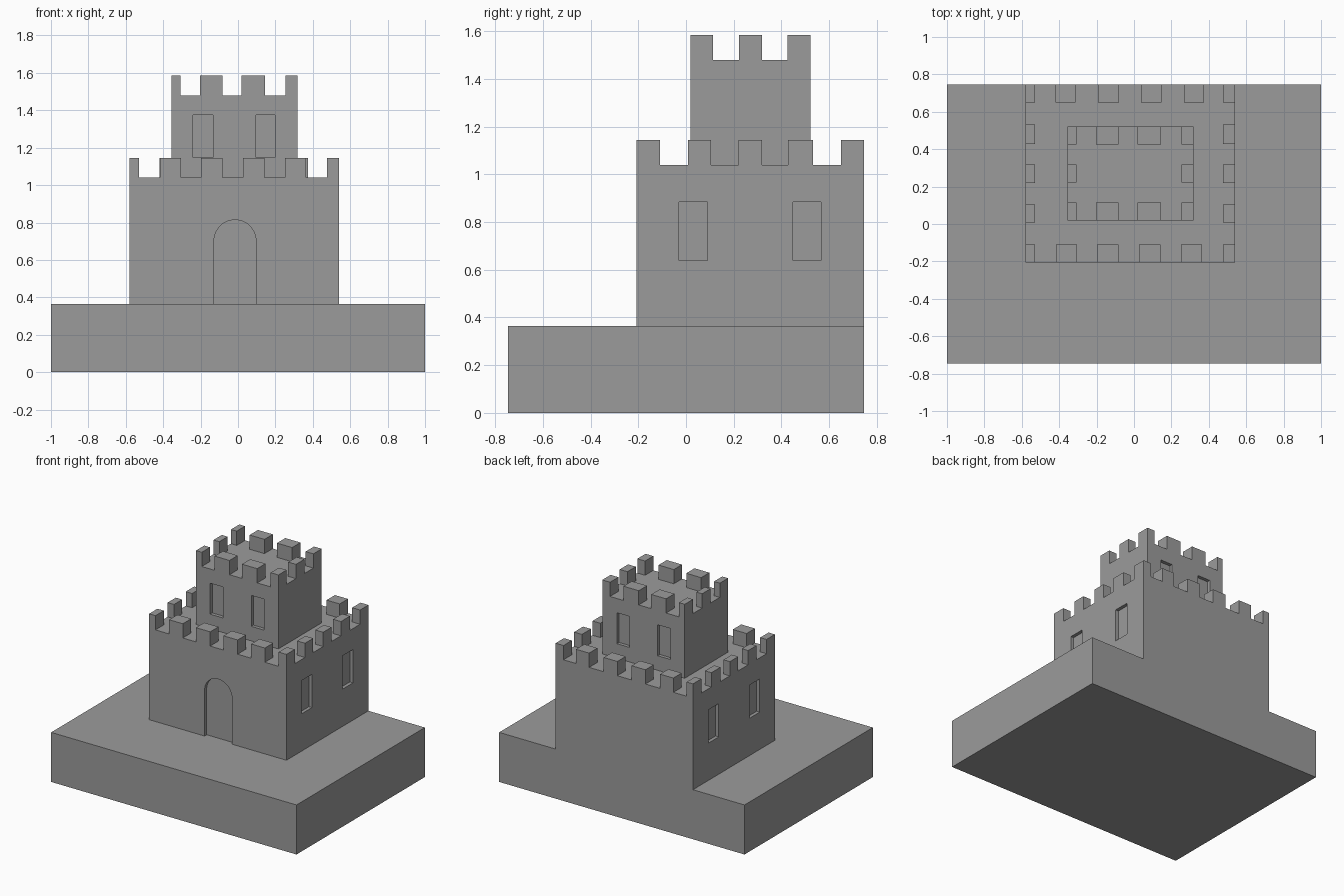
import bpy, bmesh, math
from mathutils import Matrix, Vector

cube = bpy.data.objects.get("Cube")
if cube:
    bpy.data.objects.remove(cube, do_unlink=True)

stone = bpy.data.materials.new("grey_stone")
stone.use_nodes = True
GREY = (0.33, 0.33, 0.33, 1)
stone.diffuse_color = GREY
stone.node_tree.nodes["Principled BSDF"].inputs["Base Color"].default_value = GREY


def add_box(bm, x, y, z):
    """Box from three (low, high) spans."""
    spans = (x, y, z)
    centre = Vector([(a + b) / 2 for a, b in spans])
    size = Matrix.Diagonal([b - a for a, b in spans] + [1])
    bmesh.ops.create_cube(bm, size=1, matrix=Matrix.Translation(centre) @ size)


def make_object(name, bm):
    bmesh.ops.recalc_face_normals(bm, faces=bm.faces)
    mesh = bpy.data.meshes.new(name)
    bm.to_mesh(mesh)
    bm.free()
    obj = bpy.data.objects.new(name, mesh)
    bpy.context.collection.objects.link(obj)
    mesh.materials.append(stone)
    return obj


def box(name, x, y, z):
    bm = bmesh.new()
    add_box(bm, x, y, z)
    return make_object(name, bm)


def carve(obj, bm):
    """Cut the recess shapes out of a wall block."""
    cutter = make_object(obj.name + "_cutter", bm)
    cutter.hide_render = True
    mod = obj.modifiers.new("recesses", 'BOOLEAN')
    mod.operation = 'DIFFERENCE'
    mod.solver = 'EXACT'
    mod.object = cutter
    bpy.context.view_layer.objects.active = obj
    bpy.ops.object.modifier_apply(modifier=mod.name)
    bpy.data.objects.remove(cutter, do_unlink=True)


def battlements(name, columns, back_columns, rows, z):
    """Merlons around the rim, where the edge columns and rows cross."""
    bm = bmesh.new()
    for j, y in enumerate(rows):
        last_row = j == len(rows) - 1
        spans = back_columns if last_row else columns
        for i, x in enumerate(spans):
            if j == 0 or last_row or i in (0, len(spans) - 1):
                add_box(bm, x, y, z)
    return make_object(name, bm)


DEPTH = 0.025
BASE_TOP, KEEP_TOP, TOWER_TOP, MERLON = 0.365, 1.04, 1.48, 0.105
KEEP_X, KEEP_Y = (-0.58, 0.54), (-0.207, 0.747)
TOWER_X, TOWER_Y = (-0.355, 0.317), (0.018, 0.522)

# Plinth and the two stacked wall blocks
box("base", (-1, 1), (-0.747, 0.747), (0, BASE_TOP))
keep = box("keep", KEEP_X, KEEP_Y, (BASE_TOP, KEEP_TOP))
tower = box("upper_tower", TOWER_X, TOWER_Y, (KEEP_TOP, TOWER_TOP))

# Keep recesses: side windows and arched front door
bm = bmesh.new()
for wall in KEEP_X:
    for y in ((-0.03, 0.09), (0.448, 0.567)):
        add_box(bm, (wall - DEPTH, wall + DEPTH), y, (0.64, 0.885))
radius, door_x, spring = 0.112, -0.016, 0.702
outline = [(door_x - radius, 0.3), (door_x + radius, 0.3)]
for k in range(25):
    a = math.pi * k / 24
    outline.append((door_x + radius * math.cos(a), spring + radius * math.sin(a)))
front = KEEP_Y[0] - DEPTH
door = bm.faces.new([bm.verts.new((x, front, z)) for x, z in outline])
pushed = bmesh.ops.extrude_face_region(bm, geom=[door], use_keep_orig=True)
bmesh.ops.translate(bm, vec=(0, 2 * DEPTH, 0),
                    verts=[v for v in pushed["geom"] if isinstance(v, bmesh.types.BMVert)])
carve(keep, bm)

# Tower recesses: windows on front and back
bm = bmesh.new()
for wall in TOWER_Y:
    for x in ((-0.24, -0.134), (0.096, 0.198)):
        add_box(bm, x, (wall - DEPTH, wall + DEPTH), (1.147, 1.375))
carve(tower, bm)

# Battlements
left_edge, right_edge = (KEEP_X[0], -0.528), (0.476, KEEP_X[1])
battlements(
    "keep_battlements",
    [left_edge, (-0.417, -0.305), (-0.198, -0.082), (0.027, 0.142), (0.252, 0.364), right_edge],
    [left_edge, (-0.42, -0.312), (-0.192, -0.08), (0.037, 0.148), (0.267, 0.374), right_edge],
    [(KEEP_Y[0], -0.11), (0.009, 0.104), (0.22, 0.318), (0.427, 0.532), (0.65, KEEP_Y[1])],
    (KEEP_TOP, KEEP_TOP + MERLON))
tower_columns = [(TOWER_X[0], -0.308), (-0.203, -0.082), (0.02, 0.144), (0.254, TOWER_X[1])]
battlements(
    "tower_battlements", tower_columns, tower_columns,
    [(TOWER_Y[0], 0.114), (0.222, 0.319), (0.425, TOWER_Y[1])],
    (TOWER_TOP, TOWER_TOP + MERLON))
